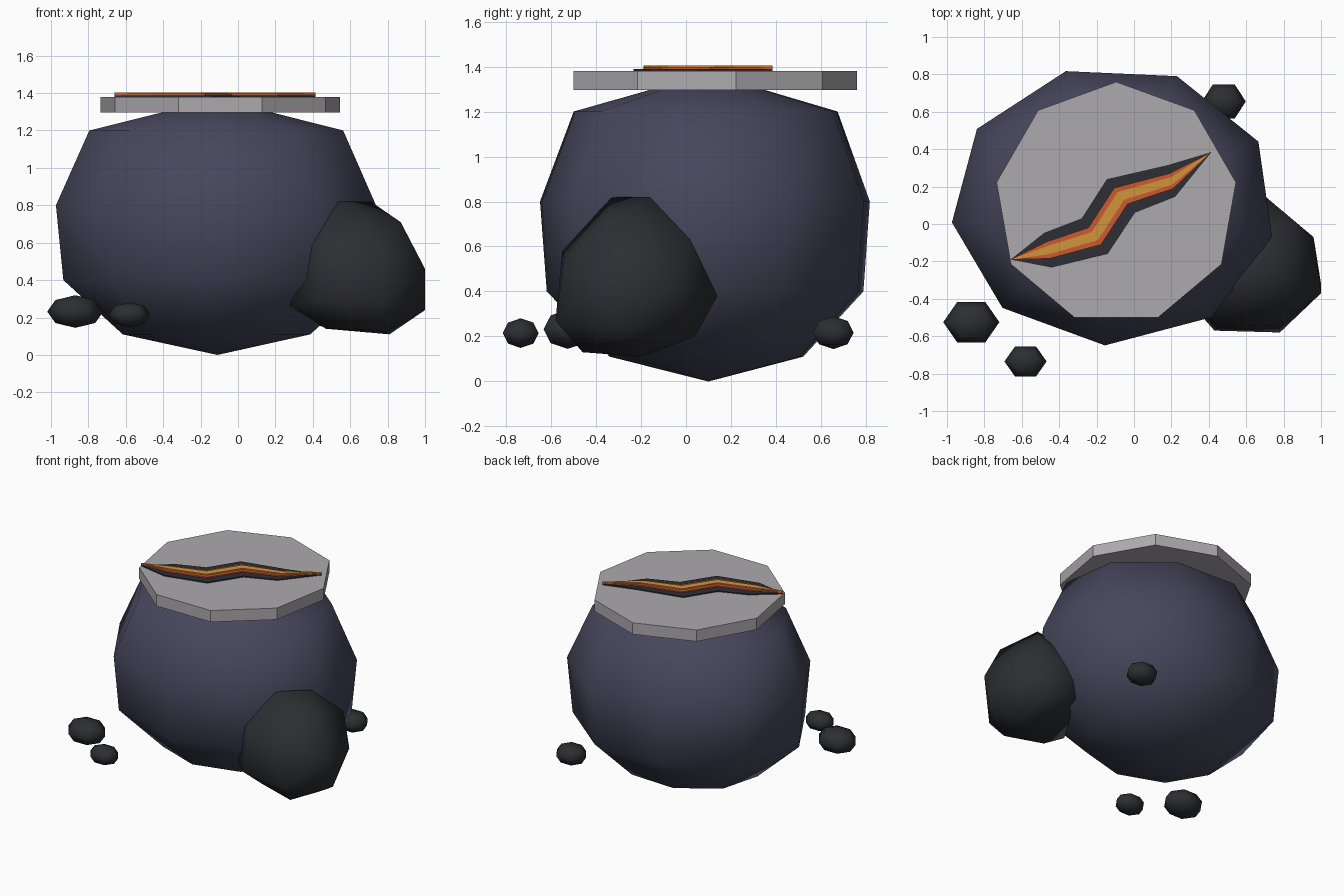
import bpy, bmesh
from math import cos, sin, pi, radians
from mathutils import Vector

cube = bpy.data.objects.get("Cube")
if cube:
    bpy.data.objects.remove(cube, do_unlink=True)


def make_material(name, rgb):
    mat = bpy.data.materials.new(name)
    mat.use_nodes = True
    color = (*rgb, 1.0)
    mat.diffuse_color = color
    shader = next(n for n in mat.node_tree.nodes if n.type == "BSDF_PRINCIPLED")
    shader.inputs["Base Color"].default_value = color
    return mat


slate_blue = make_material("slate_blue", (0.062, 0.062, 0.108))
charcoal = make_material("charcoal", (0.026, 0.027, 0.032))
pale_grey = make_material("pale_grey", (0.42, 0.40, 0.43))
crack_black = make_material("crack_black", (0.027, 0.028, 0.036))
ember_orange = make_material("ember_orange", (0.60, 0.10, 0.03))
ember_gold = make_material("ember_gold", (0.64, 0.30, 0.045))


def finish(name, bm, mat, smooth=False):
    """Turn a bmesh into a named, coloured object."""
    bmesh.ops.recalc_face_normals(bm, faces=bm.faces[:])
    for face in bm.faces:
        face.smooth = smooth
    mesh = bpy.data.meshes.new(name)
    bm.to_mesh(mesh)
    bm.free()
    mesh.materials.append(mat)
    obj = bpy.data.objects.new(name, mesh)
    bpy.context.collection.objects.link(obj)
    return obj


def prism(name, outline, bottom, top, mat):
    """Extrude a flat outline between two heights."""
    bm = bmesh.new()
    face = bm.faces.new([bm.verts.new((x, y, bottom)) for x, y in outline])
    extruded = bmesh.ops.extrude_face_region(bm, geom=[face])["geom"]
    moved = [v for v in extruded if isinstance(v, bmesh.types.BMVert)]
    bmesh.ops.translate(bm, verts=moved, vec=(0, 0, top - bottom))
    return finish(name, bm, mat)


def ring_points(center, rx, ry, sides, phase):
    return [(center[0] + rx * cos(phase + 2 * pi * i / sides),
             center[1] + ry * sin(phase + 2 * pi * i / sides))
            for i in range(sides)]


# Main boulder: nine-sided stacked rings closed by a pole at each end
CENTER = (-0.11, 0.10)
SIDES = 9
profile = [(0.11, 0.51, 0.44), (0.40, 0.83, 0.72),
           (0.80, 0.87, 0.75), (1.20, 0.69, 0.60)]
bm = bmesh.new()
rings = [[bm.verts.new((x, y, z))
          for x, y in ring_points(CENTER, rx, ry, SIDES, radians(187))]
         for z, rx, ry in profile]
bottom_pole = bm.verts.new((*CENTER, 0.0))
top_pole = bm.verts.new((*CENTER, 1.37))
for i in range(SIDES):
    j = (i + 1) % SIDES
    for low, high in zip(rings, rings[1:]):
        bm.faces.new((low[i], low[j], high[j], high[i]))
    bm.faces.new((bottom_pole, rings[0][j], rings[0][i]))
    bm.faces.new((top_pole, rings[-1][i], rings[-1][j]))
finish("main_boulder", bm, slate_blue, smooth=True)

# Flat nine-sided slab on top
prism("top_slab", ring_points((-0.095, 0.11), 0.65, 0.65, SIDES, pi / 2),
      1.295, 1.38, pale_grey)

# Glowing crack: three stacked zigzag plates sharing the same tips
start, end = Vector((-0.66, -0.19)), Vector((0.415, 0.385))
spine = [((-0.46, -0.14), (-0.02, 0.093)),
         ((-0.21, -0.065), (-0.07, 0.095)),
         ((-0.07, 0.15), (-0.075, 0.09)),
         ((0.20, 0.23), (-0.02, 0.085))]


def crack_outline(width):
    upper = [Vector(p) + Vector(d) * width for p, d in spine]
    lower = [Vector(p) - Vector(d) * width for p, d in spine]
    return [start, *upper, end, *reversed(lower)]


prism("crack_edge", crack_outline(1.0), 1.38, 1.388, crack_black)
prism("crack_ember", crack_outline(0.48), 1.388, 1.397, ember_orange)
prism("crack_core", crack_outline(0.23), 1.397, 1.404, ember_gold)

# Side rock: a rounded hull leaning against the boulder
corners = [(.52, -.33, .82), (.71, -.16, .82), (.87, -.36, .71), (.85, .02, .63),
           (.71, .14, .38), (.96, -.07, .42), (1, -.37, .46), (1, -.32, .24),
           (.78, -.58, .27), (.78, -.54, .55), (.43, -.57, .3), (.45, -.55, .58),
           (.28, -.4, .26), (.34, -.42, .6), (.81, -.2, .11), (.75, -.46, .13),
           (.47, -.38, .14), (.8, .04, .2), (.45, .05, .3), (.48, -.05, .7)]
bm = bmesh.new()
for corner in corners:
    bm.verts.new(corner)
bmesh.ops.convex_hull(bm, input=bm.verts[:])
finish("side_rock", bm, charcoal, smooth=True)


# Small pebbles: squashed six-sided spheres
def pebble(name, location, radii):
    bm = bmesh.new()
    bmesh.ops.create_uvsphere(bm, u_segments=6, v_segments=4, radius=1)
    for v in bm.verts:
        x, y, z = v.co
        # Quarter turn puts a corner at the front and back
        v.co = Vector((-y * radii[0], x * radii[1], z * radii[2])) + Vector(location)
    finish(name, bm, charcoal, smooth=True)


pebble("front_right_pebble", (-0.87, -0.525, 0.232), (0.15, 0.125, 0.087))
pebble("front_pebble", (-0.58, -0.735, 0.215), (0.113, 0.092, 0.066))
pebble("back_pebble", (0.48, 0.655, 0.217), (0.118, 0.104, 0.073))
